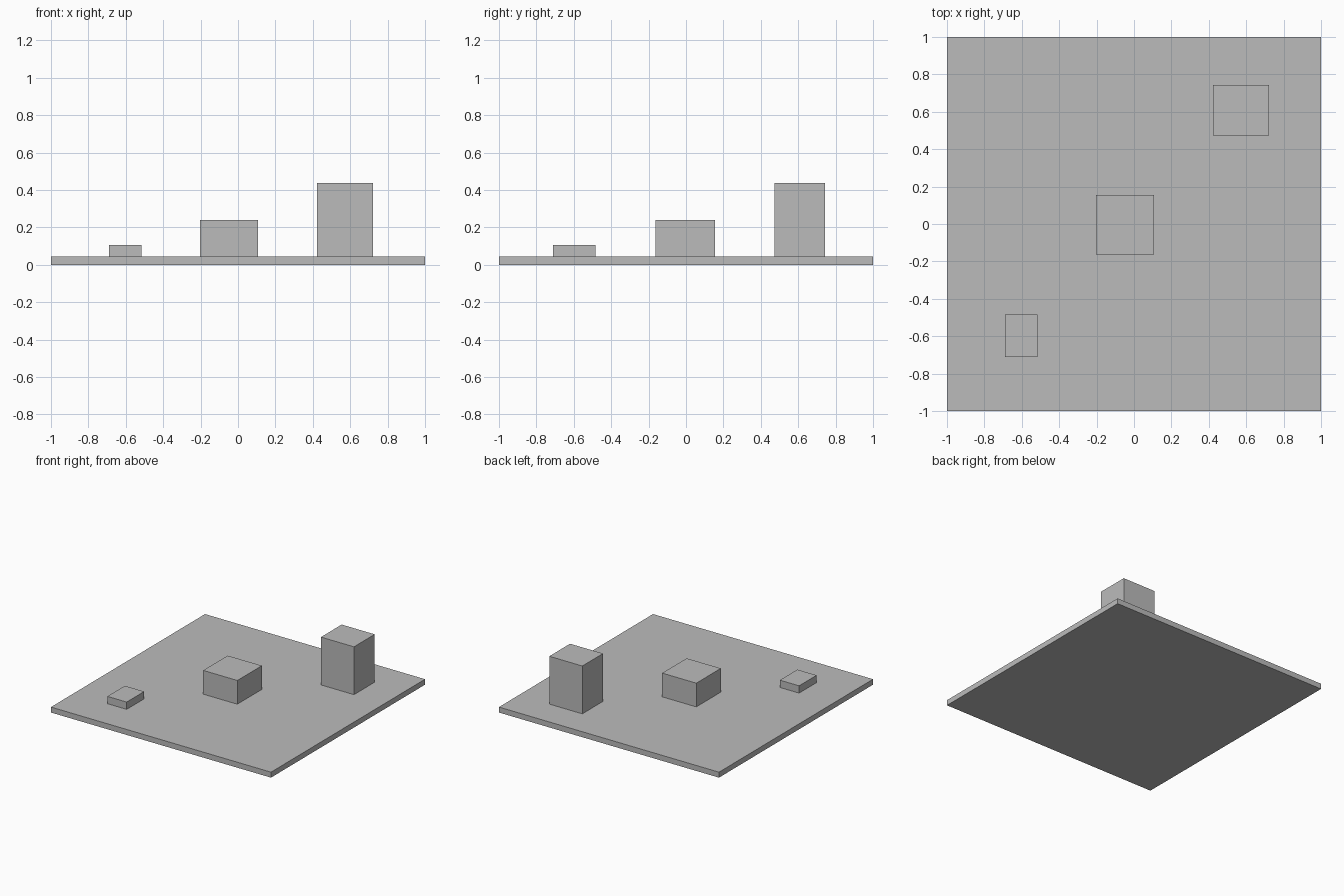
import bpy

if "Cube" in bpy.data.objects:
    bpy.data.objects.remove(bpy.data.objects["Cube"])

grey = bpy.data.materials.new("plain_grey")
grey.diffuse_color = (0.5, 0.5, 0.5, 1)
grey.use_nodes = True
grey.node_tree.nodes["Principled BSDF"].inputs["Base Color"].default_value = grey.diffuse_color


def box(name, x, y, z):
    """Flat-sided box spanning the given (min, max) ranges."""
    bpy.ops.mesh.primitive_cube_add(size=1, location=[sum(r) / 2 for r in (x, y, z)])
    ob = bpy.context.object
    ob.name = name
    ob.scale = [r[1] - r[0] for r in (x, y, z)]
    bpy.ops.object.transform_apply(location=False, rotation=False, scale=True)
    ob.data.materials.append(grey)
    return ob


TOP = 0.045  # upper surface of the base plate

# Square base plate
box("base_plate", (-1, 1), (-1, 1), (0, TOP))

# Three blocks along the diagonal, growing in height
box("low_block", (-0.69, -0.515), (-0.71, -0.483), (TOP, 0.105))
box("middle_block", (-0.202, 0.108), (-0.163, 0.155), (TOP, 0.24))
box("tall_block", (0.423, 0.723), (0.473, 0.742), (TOP, 0.438))
